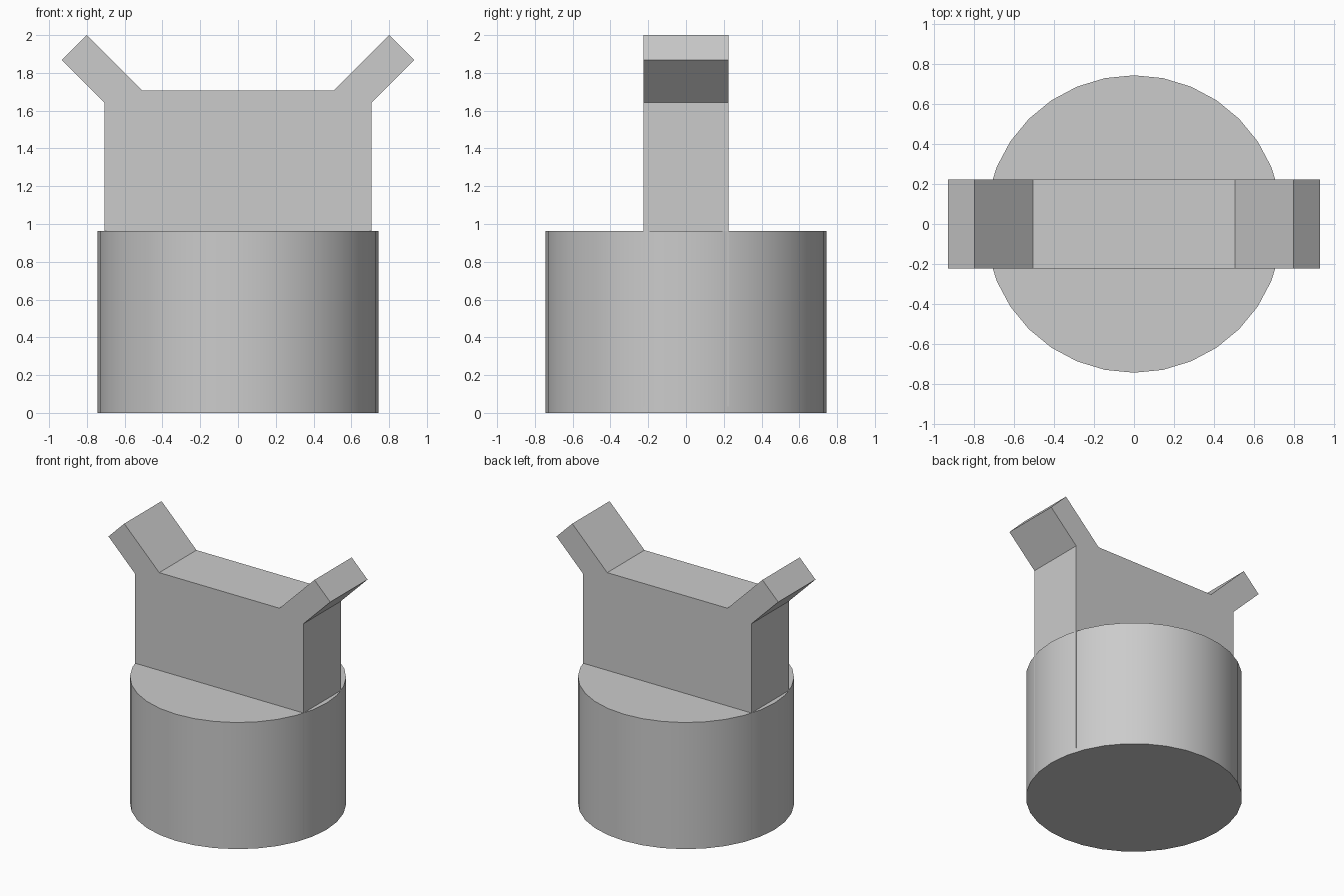
import bpy
import bmesh

cube = bpy.data.objects.get("Cube")
if cube:
    bpy.data.objects.remove(cube, do_unlink=True)

# Single grey material
grey = bpy.data.materials.new("plain_grey")
grey.use_nodes = True
colour = (0.6, 0.6, 0.6, 1)
grey.diffuse_color = colour
grey.node_tree.nodes["Principled BSDF"].inputs["Base Color"].default_value = colour

# Round base
RADIUS, HEIGHT = 0.745, 0.963
bpy.ops.mesh.primitive_cylinder_add(vertices=32, radius=RADIUS, depth=HEIGHT,
                                    location=(0, 0, HEIGHT / 2))
base = bpy.context.object
base.name = "round_base"
base.data.materials.append(grey)
bpy.ops.object.shade_smooth_by_angle()

# Upright slab with two splayed arms: half outline mirrored, then extruded
HALF_DEPTH = 0.224
half = [(0.708, 0.035), (0.708, 1.642), (0.933, 1.867), (0.8, 2.0), (0.506, 1.706)]
outline = half + [(-x, z) for x, z in reversed(half)]

bm = bmesh.new()
face = bm.faces.new([bm.verts.new((x, -HALF_DEPTH, z)) for x, z in outline])
new = bmesh.ops.extrude_face_region(bm, geom=[face])["geom"]
bmesh.ops.translate(bm, vec=(0, 2 * HALF_DEPTH, 0),
                    verts=[v for v in new if isinstance(v, bmesh.types.BMVert)])
bmesh.ops.recalc_face_normals(bm, faces=bm.faces)
mesh = bpy.data.meshes.new("forked_slab")
bm.to_mesh(mesh)
bm.free()
mesh.materials.append(grey)
slab = bpy.data.objects.new("forked_slab", mesh)
bpy.context.collection.objects.link(slab)
